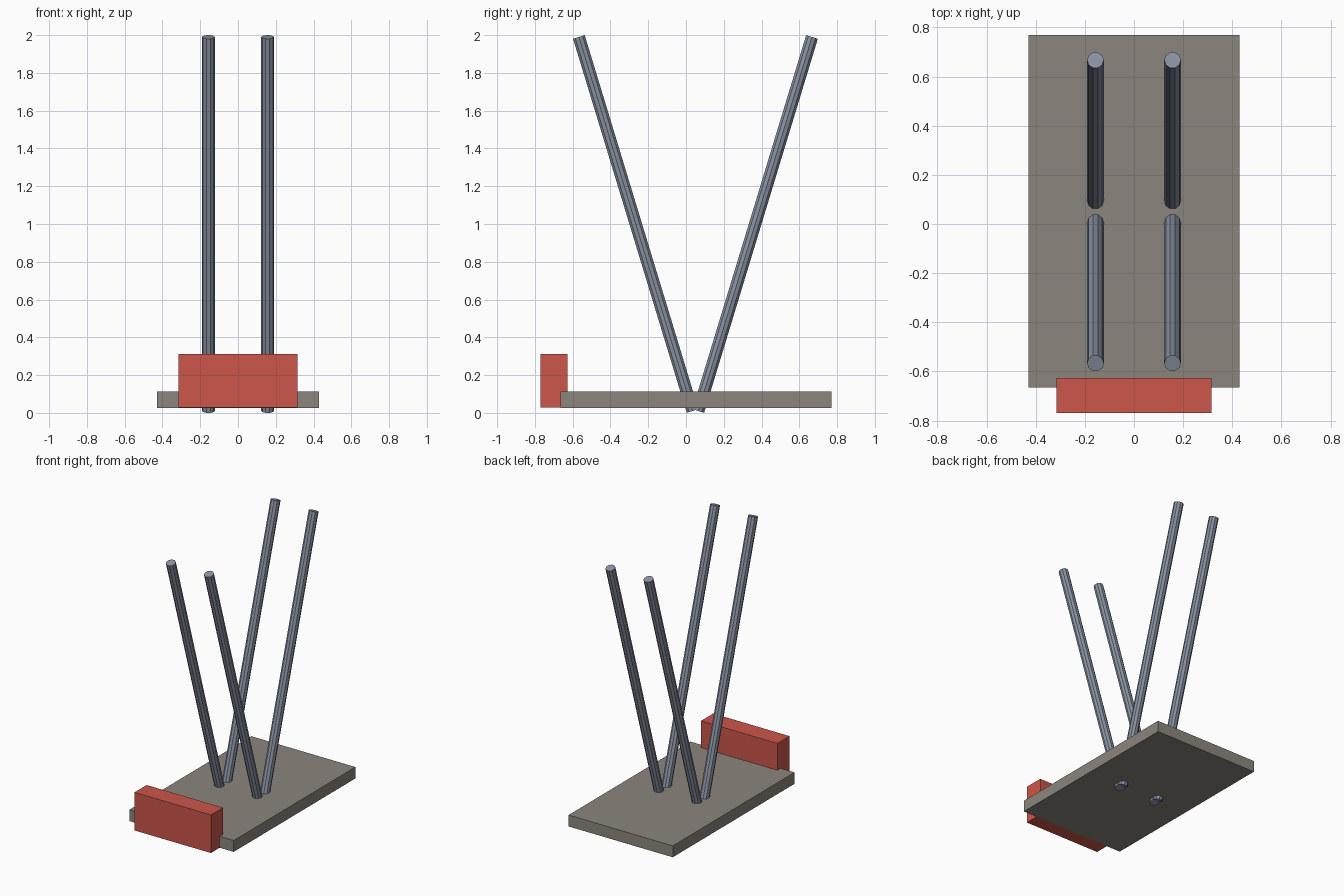
import bpy
from math import radians
from mathutils import Vector, Matrix

cube = bpy.data.objects.get("Cube")
if cube:
    bpy.data.objects.remove(cube, do_unlink=True)


def material(name, rgb):
    m = bpy.data.materials.new(name)
    m.use_nodes = True
    colour = (*rgb, 1)
    m.diffuse_color = colour
    m.node_tree.nodes["Principled BSDF"].inputs["Base Color"].default_value = colour
    return m


stone = material("warm grey", (0.26, 0.235, 0.205))
steel = material("blue grey steel", (0.25, 0.29, 0.36))
red = material("brick red", (0.61, 0.092, 0.07))


def box(name, low, high, mat):
    low, high = Vector(low), Vector(high)
    bpy.ops.mesh.primitive_cube_add(size=1)
    ob = bpy.context.object
    ob.name = name
    ob.data.transform(Matrix.Translation((low + high) / 2)
                      @ Matrix.Diagonal((*(high - low), 1)))
    ob.data.materials.append(mat)


def rod(name, start, end, radius, mat):
    start, end = Vector(start), Vector(end)
    axis = end - start
    bpy.ops.mesh.primitive_cylinder_add(vertices=10, radius=radius, depth=axis.length)
    ob = bpy.context.object
    ob.name = name
    # Turn a corner towards the side, then lean the rod along its axis
    lean = Vector((0, 0, 1)).rotation_difference(axis).to_matrix().to_4x4()
    ob.data.transform(Matrix.Translation((start + end) / 2) @ lean
                      @ Matrix.Rotation(radians(90), 4, "Z"))
    ob.data.materials.append(mat)


# Base plate and the block across its front edge
box("base_plate", (-0.43, -0.665, 0.027), (0.43, 0.77, 0.112), stone)
box("front_block", (-0.315, -0.77, 0.028), (0.315, -0.627, 0.312), red)

# Two V-shaped pairs of rods, crossing through the plate
for side, x in (("left", 0.157), ("right", -0.157)):
    for end, sign in (("front", -1), ("back", 1)):
        rod(f"{end}_{side}_rod", (x, 0.05 + sign * 0.015, 0.01),
            (x, 0.05 + sign * 0.617, 1.99), 0.034, steel)
